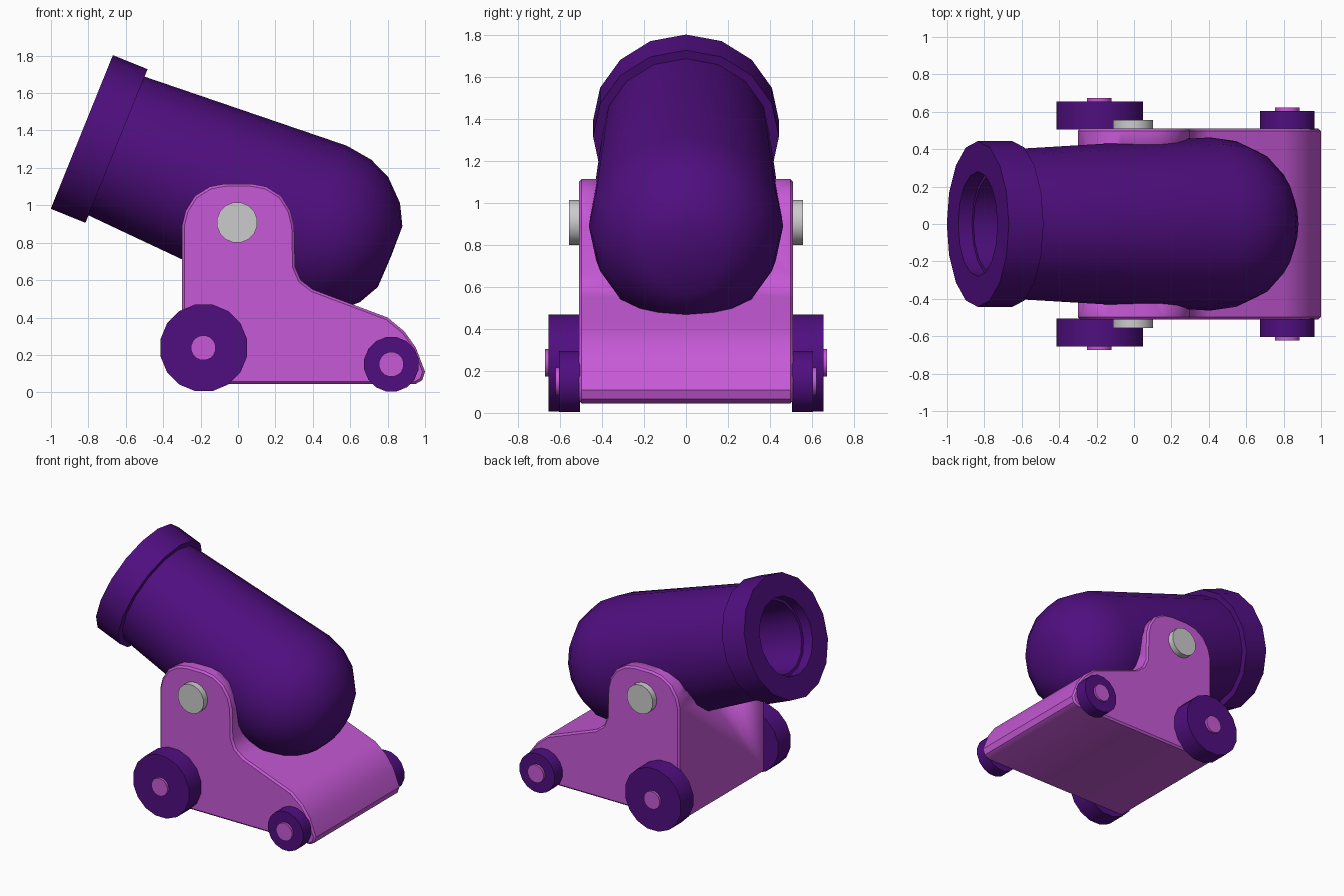
import bpy, bmesh, math
from mathutils import Vector

if "Cube" in bpy.data.objects:
    bpy.data.objects.remove(bpy.data.objects["Cube"])


def material(name, rgb):
    m = bpy.data.materials.new(name)
    m.diffuse_color = (*rgb, 1.0)
    m.use_nodes = True
    m.node_tree.nodes["Principled BSDF"].inputs["Base Color"].default_value = m.diffuse_color
    return m


DARK = material("dark purple", (0.08, 0.0045, 0.215))
PINK = material("orchid purple", (0.57, 0.10, 0.68))
GREY = material("light grey", (0.60, 0.60, 0.60))


def finish(bm, name, mat):
    bmesh.ops.recalc_face_normals(bm, faces=bm.faces)
    me = bpy.data.meshes.new(name)
    bm.to_mesh(me)
    bm.free()
    me.materials.append(mat)
    ob = bpy.data.objects.new(name, me)
    bpy.context.collection.objects.link(ob)
    bpy.ops.object.select_all(action='DESELECT')
    ob.select_set(True)
    bpy.context.view_layer.objects.active = ob
    bpy.ops.object.shade_smooth_by_angle(angle=math.radians(32))
    return ob


def lathe(name, profile, origin, axis, up, mat, n=16, phase=0.0):
    """Revolve (distance, radius) points around an axis; ends lie on the axis."""
    bm = bmesh.new()
    o, a, u = Vector(origin), Vector(axis).normalized(), Vector(up).normalized()
    w = a.cross(u)
    rings = []
    for s, r in profile:
        if r == 0:
            rings.append([bm.verts.new(o + a * s)] * n)
        else:
            rings.append([bm.verts.new(o + a * s + r * (math.cos(t) * u + math.sin(t) * w))
                          for t in (2 * math.pi * (i + phase) / n for i in range(n))])
    for p, q in zip(rings, rings[1:]):
        for i in range(n):
            j = (i + 1) % n
            face = list(dict.fromkeys([p[i], p[j], q[j], q[i]]))
            bm.faces.new(face)
    return finish(bm, name, mat)


# Barrel: bore, muzzle ring, tapering body and rounded breech
MUZZLE, AXIS, UP = (-0.835, 0, 1.392), (0.927, 0, -0.375), (0.375, 0, 0.927)
lathe("barrel", [(1.2, 0), (1.2, 0.26), (0.08, 0.26), (0.08, 0.28), (0, 0.28),
                 (0, 0.443), (0.2, 0.443), (0.2, 0.40), (1.34, 0.463),
                 (1.49, 0.443), (1.61, 0.39), (1.72, 0.285), (1.778, 0.175), (1.782, 0)],
      MUZZLE, AXIS, UP, DARK)

# Carriage: side profile extruded across, with softened rims
side = [(-0.30, 0.045), (-0.30, 0.89), (-0.28, 0.97), (-0.23, 1.05), (-0.15, 1.10),
        (-0.07, 1.115), (0.07, 1.115), (0.15, 1.10), (0.23, 1.05), (0.28, 0.97),
        (0.30, 0.89), (0.305, 0.67), (0.335, 0.60), (0.40, 0.55), (0.80, 0.40),
        (0.89, 0.325), (0.95, 0.24), (1.0, 0.11), (0.985, 0.065), (0.95, 0.045)]
bm = bmesh.new()
near = bm.faces.new([bm.verts.new((x, -0.51, z)) for x, z in side])
ext = bmesh.ops.extrude_face_region(bm, geom=[near], use_keep_orig=True)
bmesh.ops.translate(bm, vec=(0, 1.02, 0),
                    verts=[g for g in ext["geom"] if isinstance(g, bmesh.types.BMVert)])
rims = [e for e in bm.edges if abs(e.verts[0].co.y - e.verts[1].co.y) < 0.01]
bmesh.ops.bevel(bm, geom=rims, offset=0.013, segments=1, affect='EDGES')
carriage = finish(bm, "carriage", PINK)

# Hidden cutter keeps the carriage out of the hollow bore
cutter = lathe("bore_clearance", [(0.1, 0), (0.1, 0.36), (1.4, 0.36), (1.4, 0)],
               MUZZLE, AXIS, UP, PINK)
cut = carriage.modifiers.new("clearance", 'BOOLEAN')
cut.operation, cut.object, cut.solver = 'DIFFERENCE', cutter, 'EXACT'
cutter.hide_render = True
cutter.hide_viewport = True


def disc(name, x, z, r, y0, y1, sign, mat):
    lathe(name, [(y0, 0), (y0, r), (y1, r), (y1, 0)], (x, 0, z), (0, sign, 0),
          (0, 0, 1), mat, phase=0.5)


# Wheels, hubs and trunnion pins on both sides
for label, s in (("right", -1), ("left", 1)):
    disc("front_wheel_" + label, -0.183, 0.238, 0.236, 0.505, 0.655, s, DARK)
    disc("front_hub_" + label, -0.185, 0.238, 0.067, 0.50, 0.673, s, PINK)
    disc("rear_wheel_" + label, 0.82, 0.150, 0.148, 0.505, 0.605, s, DARK)
    disc("rear_hub_" + label, 0.82, 0.150, 0.067, 0.50, 0.622, s, PINK)
    disc("trunnion_pin_" + label, -0.005, 0.908, 0.109, 0.48, 0.557, s, GREY)
